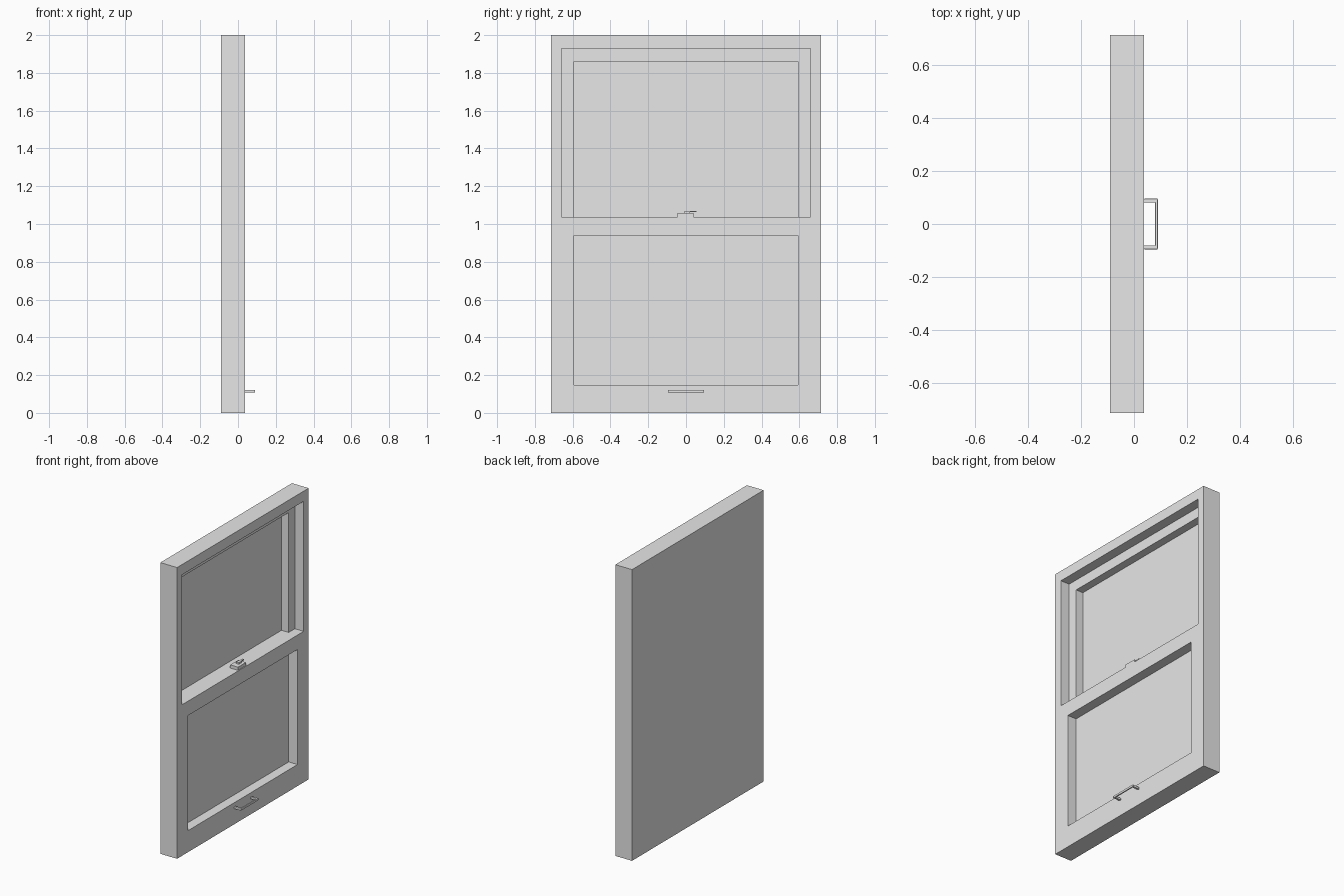
import bpy, bmesh
from mathutils import Vector

if "Cube" in bpy.data.objects:
    bpy.data.objects.remove(bpy.data.objects["Cube"])

mat = bpy.data.materials.new("light_grey")
mat.diffuse_color = (0.8, 0.8, 0.8, 1)
mat.use_nodes = True
mat.node_tree.nodes["Principled BSDF"].inputs["Base Color"].default_value = mat.diffuse_color

BACK, MID, FRONT = -0.09, -0.03, 0.037   # depth planes
W, OPEN, PANE = 0.714, 0.66, 0.593       # half widths


def finish(name, bm):
    me = bpy.data.meshes.new(name)
    bmesh.ops.recalc_face_normals(bm, faces=bm.faces[:])
    bm.to_mesh(me)
    bm.free()
    me.materials.append(mat)
    ob = bpy.data.objects.new(name, me)
    bpy.context.collection.objects.link(ob)
    return ob


def box(name, x, y, z, bevel=0):
    bm = bmesh.new()
    bmesh.ops.create_cube(bm, size=1)
    for v in bm.verts:
        v.co = Vector([(a + b) / 2 + c * (b - a) for c, (a, b) in zip(v.co, (x, y, z))])
    if bevel:
        bmesh.ops.bevel(bm, geom=bm.edges[:], offset=bevel, segments=2,
                        affect='EDGES', profile=0.5)
    return finish(name, bm)


def ring(name, x, outer, inner):
    """Rectangular frame; outer and inner are (half width, bottom, top)."""
    bm = bmesh.new()
    loops = []
    for px in x:
        for h, b, t in (outer, inner):
            loops.append([bm.verts.new((px, y, z))
                          for y, z in ((-h, b), (h, b), (h, t), (-h, t))])
    bo, bi, fo, fi = loops
    for p, q in ((bo, bi), (fo, fi), (bo, fo), (bi, fi)):
        for i in range(4):
            j = (i + 1) % 4
            bm.faces.new((p[i], p[j], q[j], q[i]))
    return finish(name, bm)


# Outer casing
ring("outer_frame", (BACK, FRONT), (W, 0, 2), (OPEN, 0.08, 1.93))

# Lower sash, flush with the casing, and its pane
ring("lower_sash", (BACK, FRONT), (OPEN, 0.08, 1.037), (PANE, 0.148, 0.938))
box("lower_pane", (BACK, MID), (-PANE, PANE), (0.148, 0.938))

# Upper sash set back in the casing: two stiles, top rail and pane
for side, s in (("left", -1), ("right", 1)):
    box("upper_stile_" + side, (BACK, MID), sorted((s * PANE, s * OPEN)), (1.037, 1.93))
box("upper_top_rail", (BACK, MID), (-PANE, PANE), (1.86, 1.93))
box("upper_pane", (BACK, -0.085), (-PANE, PANE), (1.037, 1.86))

# Latch on the meeting rail
box("latch_base", (-0.028, 0.032), (-0.045, 0.041), (1.037, 1.059))
box("latch_pivot", (-0.01, 0.012), (-0.008, 0.02), (1.059, 1.07))
box("latch_lever", (-0.004, 0.008), (0.02, 0.055), (1.063, 1.07))

# Pull handle: two legs and a bar
for side, s in (("left", -1), ("right", 1)):
    box("handle_leg_" + side, (FRONT, 0.084), sorted((s * 0.081, s * 0.096)),
        (0.107, 0.122), 0.003)
box("handle_bar", (0.08, 0.09), (-0.096, 0.096), (0.107, 0.122), 0.003)
